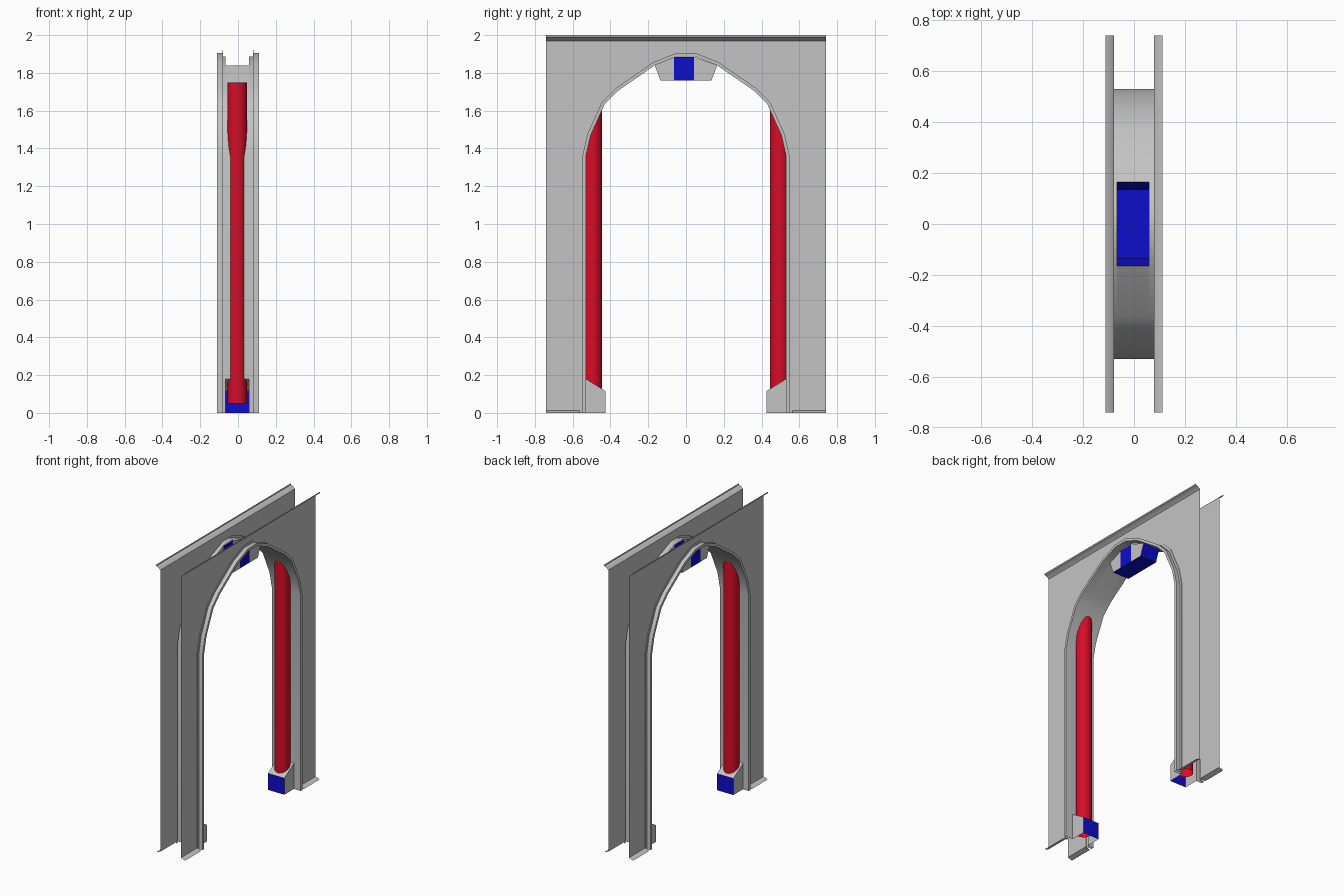
import bpy
import bmesh
import math
from mathutils import Vector

if "Cube" in bpy.data.objects:
    bpy.data.objects.remove(bpy.data.objects["Cube"], do_unlink=True)


def material(name, rgb):
    m = bpy.data.materials.new(name)
    m.use_nodes = True
    m.diffuse_color = (*rgb, 1)
    m.node_tree.nodes["Principled BSDF"].inputs["Base Color"].default_value = (*rgb, 1)
    return m


GREY = material("stone grey", (0.55, 0.55, 0.55))
BLUE = material("deep blue", (0.004, 0.004, 0.6))
RED = material("bright red", (0.68, 0.004, 0.02))


def build(name, faces, mats, mirror=None, blue=()):
    """Mesh from a list of polygons; 'blue' lists faces using the second material."""
    bm = bmesh.new()
    for i, pts in enumerate(faces):
        f = bm.faces.new([bm.verts.new(p) for p in pts])
        f.material_index = 1 if i in blue else 0
    bmesh.ops.remove_doubles(bm, verts=bm.verts, dist=1e-5)
    me = bpy.data.meshes.new(name)
    bm.to_mesh(me)
    bm.free()
    ob = bpy.data.objects.new(name, me)
    bpy.context.collection.objects.link(ob)
    for m in mats:
        me.materials.append(m)
    bpy.ops.object.select_all(action="DESELECT")
    ob.select_set(True)
    bpy.context.view_layer.objects.active = ob
    bpy.ops.object.shade_smooth_by_angle(angle=math.radians(30))
    if mirror is not None:
        mod = ob.modifiers.new("Mirror", "MIRROR")
        mod.use_axis = [axis == mirror for axis in "xyz"]
        mod.use_mirror_merge = False
    return ob


def offset(path, d):
    """Mitred parallel of a (y, z) path, d away from the opening."""
    out = []
    for i, p in enumerate(path):
        a = (p - path[i - 1]).normalized() if i else None
        b = (path[i + 1] - p).normalized() if i < len(path) - 1 else None
        a, b = a or b, b or a
        na, nb = Vector((a.y, -a.x)), Vector((b.y, -b.x))
        out.append(p + (na + nb) * (d / (1 + na.dot(nb))))
    return out


def sweep(section, path):
    """Quads of an (x, offset) section carried along a (y, z) path."""
    rails = [[(x, *q) for q in offset(path, d)] for x, d in section]
    return [(r[i], r[i + 1], s[i + 1], s[i])
            for r, s in zip(rails, rails[1:]) for i in range(len(path) - 1)]


def strip(profile, y0, y1):
    """Quads of an (x, z) profile extruded along y."""
    return [((a[0], y0, a[1]), (a[0], y1, a[1]), (b[0], y1, b[1]), (b[0], y0, b[1]))
            for a, b in zip(profile, profile[1:])]


# Shared dimensions
WALL_X, OUT_X, END_Y = 0.079, 0.111, 0.74
KEY_X0, KEY_X1 = -0.067, 0.059
half = [Vector(p) for p in ((0.53, 0), (0.53, 1.36), (0.505, 1.47), (0.43, 1.635),
                            (0.36, 1.705), (0.165, 1.84), (0.048, 1.887))]
arch = half + [Vector((-p.x, p.y)) for p in reversed(half)]

# Wall panels with the arched opening
opening = offset(arch, 0.033)
opening[0].y = opening[-1].y = 0.012
outline = [(WALL_X, *p) for p in opening]
outline += [(WALL_X, -END_Y, 0.012), (WALL_X, -END_Y, 1.97),
            (WALL_X, END_Y, 1.97), (WALL_X, END_Y, 0.012)]
build("wall_panel", [outline[::-1]], [GREY], "x")

# Flared cornice and skirting
build("cornice", strip([(WALL_X, 1.97), (0.097, 1.985), (OUT_X, 1.99), (OUT_X, 2.0)],
                       -END_Y, END_Y), [GREY], "x")
skirting = []
for s in (1, -1):
    skirting += strip([(OUT_X, 0), (WALL_X, 0.012)], s * 0.563, s * END_Y)
build("skirting", skirting, [GREY], "x")

# Stepped trim around the opening
build("arch_trim", sweep([(WALL_X, 0.033), (0.083, 0.033), (0.083, 0.018),
                          (OUT_X, 0.018), (OUT_X, 0), (WALL_X, 0)], arch), [GREY], "x")

# Arch lining, left open behind the plinths and above the keystone
lining = sweep([(-WALL_X, 0), (KEY_X0, 0)], arch) + sweep([(KEY_X1, 0), (WALL_X, 0)], arch)
middle = [Vector((0.53, 0.18))] + half[1:-1]
for s in (1, -1):
    side = [Vector((s * p.x, p.y)) for p in middle]
    lining += sweep([(KEY_X0, 0), (KEY_X1, 0)], side)
build("arch_lining", lining, [GREY])

# Keystone: grey sides with a blue patch, blue underside and ends
faces, blue = [], []
yl, yr, zb, zt = -0.063, 0.042, 1.76, 1.885
for x in (KEY_X0, KEY_X1):
    panels = [[(-0.165, 1.84), (-0.135, zb), (yl, zb), (yl, zt)],
              [(yl, zt), (yl, zb), (yr, zb), (yr, zt)],
              [(yr, zt), (yr, zb), (0.135, zb), (0.165, 1.84)]]
    blue.append(len(faces) + 1)
    for p in panels:
        p = p if x > 0 else p[::-1]
        faces.append([(x, *q) for q in p])
under = [(-0.165, 1.84), (-0.135, zb), (0.135, zb), (0.165, 1.84)]
for a, b in zip(under, under[1:]):
    blue.append(len(faces))
    faces.append([(KEY_X0, *a), (KEY_X0, *b), (KEY_X1, *b), (KEY_X1, *a)])
build("keystone", faces, [GREY, BLUE], blue=blue)

# Plinths: blue inner face, sloped grey top, open back and bottom
prof = [(0.53, 0), (0.425, 0), (0.425, 0.115), (0.53, 0.18)]
faces = [[(KEY_X1, *p) for p in prof[::-1]], [(KEY_X0, *p) for p in prof]]
for a, b in zip(prof[1:], prof[2:]):
    faces.append([(KEY_X0, *a), (KEY_X1, *a), (KEY_X1, *b), (KEY_X0, *b)])
build("plinth", faces, [GREY, BLUE], "y", blue=[2])

# Round columns, open at both ends
N, R = 24, 0.051
ring = [(R * math.cos(t) - 0.004, R * math.sin(t) + 0.495)
        for t in (2 * math.pi * i / N for i in range(N))]
faces = [[(*ring[i - 1], 0.05), (*ring[i], 0.05), (*ring[i], 1.75), (*ring[i - 1], 1.75)]
         for i in range(N)]
build("column", faces, [RED], "y")
